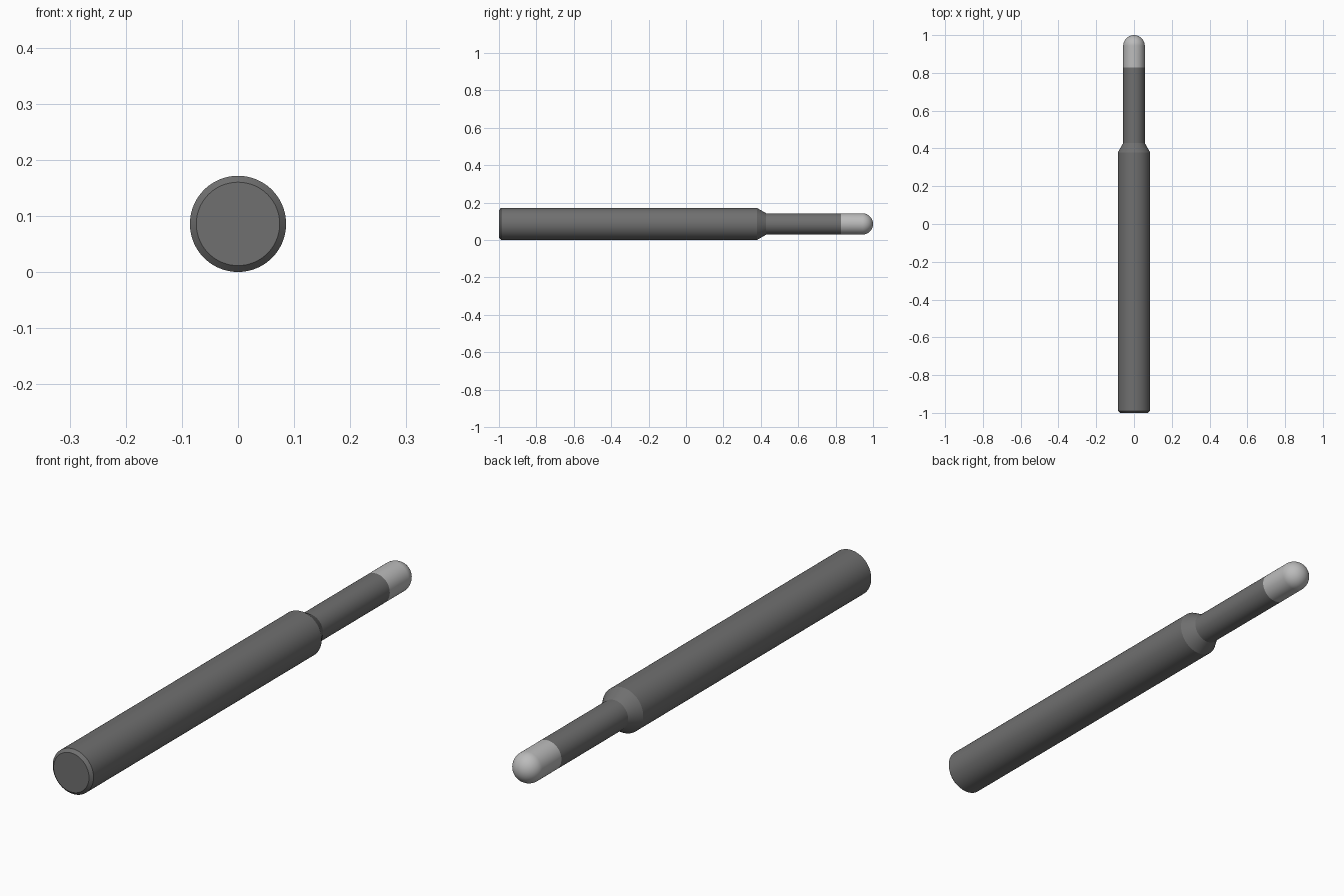
import bpy, bmesh, math

if "Cube" in bpy.data.objects:
    bpy.data.objects.remove(bpy.data.objects["Cube"])

R, NECK, SIDES = 0.0857, 0.0571, 96


def grey(name, value):
    mat = bpy.data.materials.new(name)
    mat.diffuse_color = (value, value, value, 1)
    mat.use_nodes = True
    mat.node_tree.nodes["Principled BSDF"].inputs["Base Color"].default_value = mat.diffuse_color
    return mat


def lathe(name, profile, mat):
    """Revolve (radius, y) points about the tool axis."""
    bm = bmesh.new()
    verts = [bm.verts.new((r, y, R)) for r, y in profile]
    edges = [bm.edges.new(pair) for pair in zip(verts, verts[1:])]
    bmesh.ops.spin(bm, geom=verts + edges, cent=(0, 0, R), axis=(0, 1, 0),
                   angle=2 * math.pi, steps=SIDES)
    bmesh.ops.remove_doubles(bm, verts=bm.verts, dist=1e-5)
    bmesh.ops.recalc_face_normals(bm, faces=bm.faces)
    mesh = bpy.data.meshes.new(name)
    bm.to_mesh(mesh)
    bm.free()
    obj = bpy.data.objects.new(name, mesh)
    bpy.context.collection.objects.link(obj)
    mesh.materials.append(mat)
    bpy.ops.object.select_all(action='DESELECT')
    obj.select_set(True)
    bpy.context.view_layer.objects.active = obj
    bpy.ops.object.shade_smooth_by_angle(angle=math.radians(20))
    return obj


# Shank with chamfered rear end, conical shoulder and slimmer neck
lathe("shank", [(0, -1), (0.0743, -1), (R, -0.989), (R, 0.379),
                (NECK, 0.429), (NECK, 0.829), (0, 0.829)],
      grey("dark_grey", 0.16))

# Ball-nosed cutting tip
nose = [(NECK * math.cos(a), 1 - NECK + NECK * math.sin(a))
        for a in (math.pi / 2 * i / 20 for i in range(20))]
lathe("ball_tip", [(0, 0.829), (NECK, 0.829)] + nose + [(0, 1)],
      grey("light_grey", 0.5))
